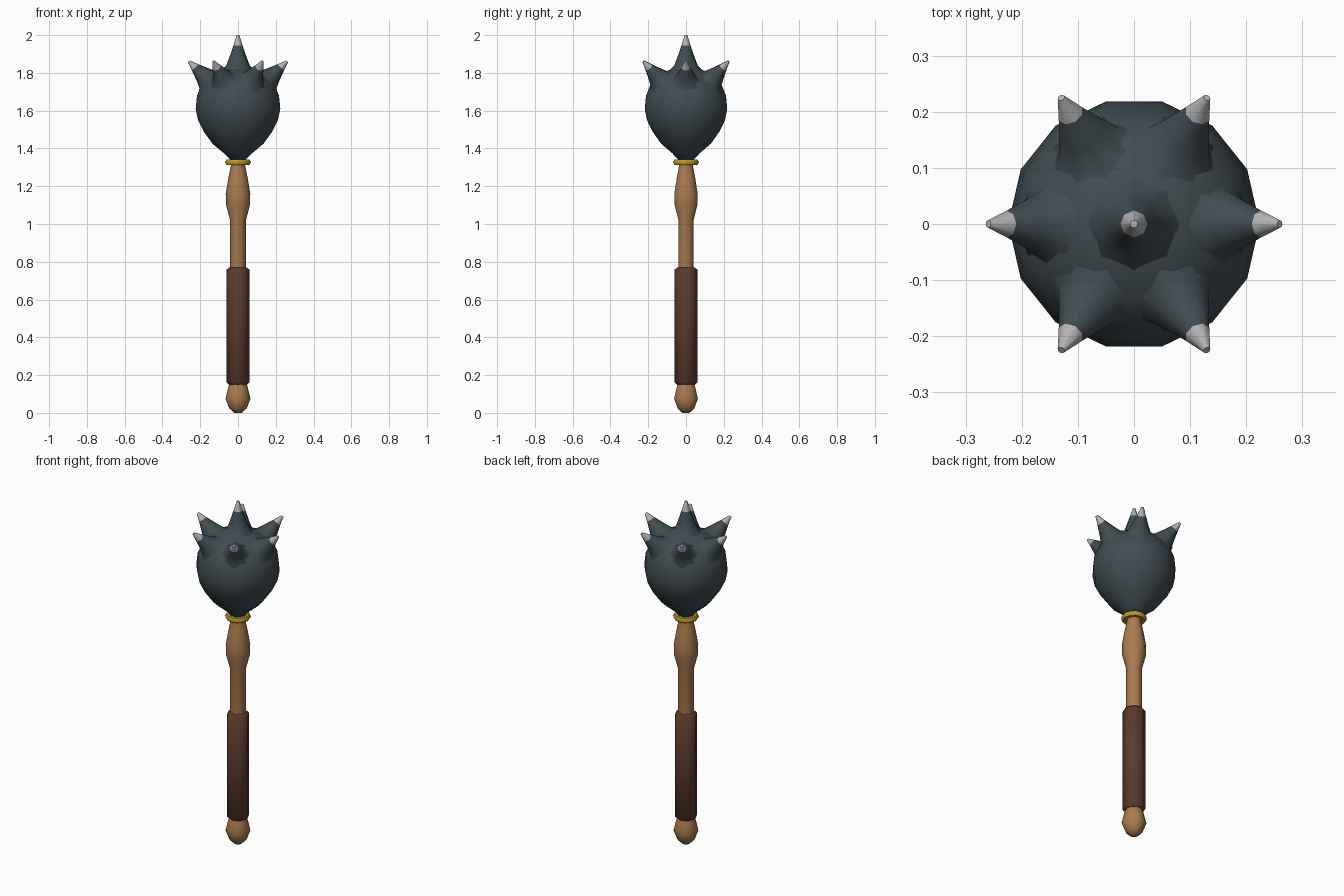
import bpy, bmesh, math
from mathutils import Matrix, Vector

if "Cube" in bpy.data.objects:
    bpy.data.objects.remove(bpy.data.objects["Cube"], do_unlink=True)


def material(name, rgb):
    m = bpy.data.materials.new(name)
    m.use_nodes = True
    m.diffuse_color = (*rgb, 1)
    m.node_tree.nodes["Principled BSDF"].inputs["Base Color"].default_value = (*rgb, 1)
    return m


wood = material("wood", (0.40, 0.20, 0.08))
leather = material("leather", (0.10, 0.042, 0.025))
iron = material("dark_iron", (0.052, 0.072, 0.082))
steel = material("bright_steel", (0.45, 0.45, 0.45))
gold = material("gold", (0.50, 0.31, 0.03))


def finish(bm, name, mats, angle=60):
    bmesh.ops.recalc_face_normals(bm, faces=bm.faces)
    mesh = bpy.data.meshes.new(name)
    bm.to_mesh(mesh)
    bm.free()
    for m in mats:
        mesh.materials.append(m)
    obj = bpy.data.objects.new(name, mesh)
    bpy.context.collection.objects.link(obj)
    bpy.ops.object.select_all(action='DESELECT')
    obj.select_set(True)
    bpy.context.view_layer.objects.active = obj
    bpy.ops.object.shade_smooth_by_angle(angle=math.radians(angle))
    return obj


def lathe(name, profile, sides, mats, tip_from=None, place=None, angle=60, cap_start=True):
    """Stack rings of (radius, height); bands from tip_from on take the second material."""
    bm = bmesh.new()
    rings = []
    for r, z in profile:
        rings.append([bm.verts.new((r * math.cos(a), r * math.sin(a), z))
                      for a in (math.tau * i / sides for i in range(sides))])
    for k, (low, high) in enumerate(zip(rings, rings[1:])):
        for i in range(sides):
            j = (i + 1) % sides
            f = bm.faces.new((low[i], low[j], high[j], high[i]))
            f.material_index = int(tip_from is not None and k >= tip_from)
    cap = bm.faces.new(rings[-1])
    cap.material_index = int(tip_from is not None)
    if cap_start:
        bm.faces.new(rings[0])
    if place:
        bm.transform(place)
    return finish(bm, name, mats, angle)


# Turned wooden handle with a round pommel
lathe("handle", [(0.02, 0), (0.047, 0.025), (0.066, 0.075), (0.053, 0.13), (0.042, 0.17),
                 (0.042, 1.02), (0.063, 1.10), (0.065, 1.16), (0.052, 1.24), (0.038, 1.31),
                 (0.038, 1.36)], 10, [wood])

# Leather grip sleeve
lathe("grip", [(0.046, 0.148), (0.060, 0.16), (0.060, 0.758), (0.046, 0.77)], 8, [leather], angle=50)

# Gold collar
bm = bmesh.new()
collar = [[bm.verts.new(((0.053 + 0.016 * math.cos(b)) * math.cos(a),
                         (0.053 + 0.016 * math.cos(b)) * math.sin(a),
                         1.327 + 0.016 * math.sin(b)))
           for b in (math.tau * j / 6 for j in range(6))]
          for a in (math.tau * i / 12 for i in range(12))]
for i in range(12):
    for j in range(6):
        n, k = (i + 1) % 12, (j + 1) % 6
        bm.faces.new((collar[i][j], collar[n][j], collar[n][k], collar[i][k]))
finish(bm, "collar", [gold])

# Iron head, round and drawn down to a neck
lathe("head", [(0.035, 1.335), (0.075, 1.375), (0.135, 1.425), (0.182, 1.49), (0.212, 1.55),
               (0.224, 1.61), (0.217, 1.68), (0.192, 1.74), (0.145, 1.79), (0.08, 1.82),
               (0.02, 1.83)], 14, [iron])

# Flared spikes with steel tips, all pointing out from the head centre
centre = Vector((0, 0, 1.61))
flare = [(0.095, 0.195), (0.062, 0.225), (0.046, 0.26), (0.024, 0.315), (0.007, 0.361)]


def spike(name, direction, stretch):
    turn = direction.to_track_quat('Z', 'Y').to_matrix().to_4x4()
    profile = [(r, d + stretch * (d - 0.195) / 0.166) for r, d in flare]
    lathe(name, profile, 8, [iron, steel], 3, Matrix.Translation(centre) @ turn,
          cap_start=False)


tilt = math.radians(44)
for i in range(6):
    a = math.tau * i / 6
    spike(f"spike_{i + 1}", Vector((math.cos(a) * math.cos(tilt),
                                    math.sin(a) * math.cos(tilt), math.sin(tilt))), 0)
spike("top_spike", Vector((0, 0, 1)), 0.029)
